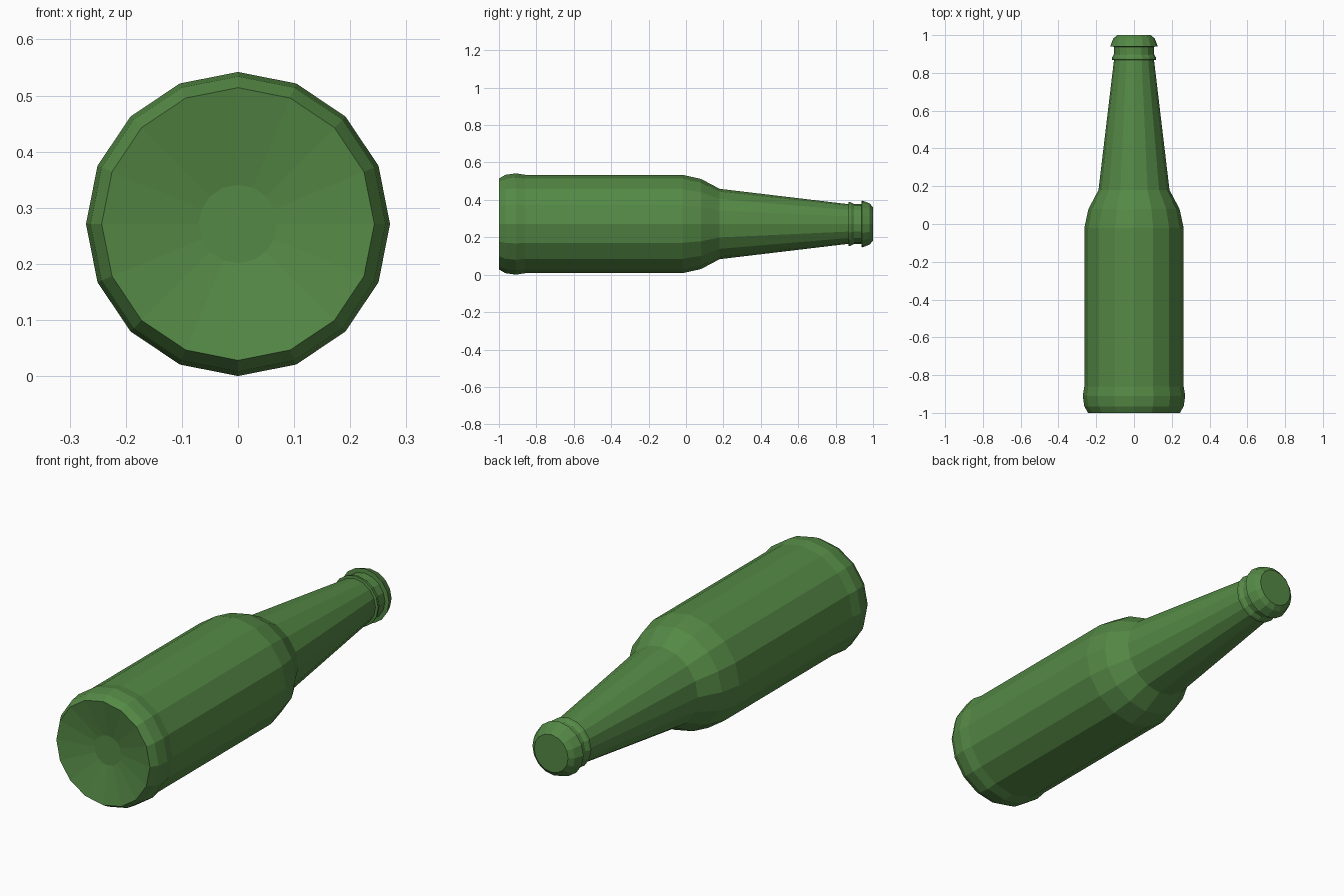
import bpy, bmesh, math

if "Cube" in bpy.data.objects:
    bpy.data.objects.remove(bpy.data.objects["Cube"])

SIDES = 16
AXIS_Z = 0.271

green = bpy.data.materials.new("green_glass")
green.diffuse_color = (0.09, 0.25, 0.06, 1)
green.use_nodes = True
green.node_tree.nodes["Principled BSDF"].inputs["Base Color"].default_value = green.diffuse_color


def lathe(name, profile):
    """Revolve (y, radius) points around the lying bottle axis, closing both ends."""
    bm = bmesh.new()
    rings = []
    for y, r in profile:
        ring = []
        for i in range(SIDES):
            a = 2 * math.pi * i / SIDES
            ring.append(bm.verts.new((r * math.sin(a), y, r * math.cos(a))))
        rings.append(ring)
    for a, b in zip(rings, rings[1:]):
        for i in range(SIDES):
            j = (i + 1) % SIDES
            bm.faces.new((a[i], a[j], b[j], b[i]))
    bm.faces.new(rings[0])
    bm.faces.new(rings[-1])
    bmesh.ops.recalc_face_normals(bm, faces=bm.faces)
    mesh = bpy.data.meshes.new(name)
    bm.to_mesh(mesh)
    bm.free()
    obj = bpy.data.objects.new(name, mesh)
    obj.location.z = AXIS_Z
    mesh.materials.append(green)
    bpy.context.collection.objects.link(obj)
    return obj


# Bottle: dished base, heel, body, shoulder, tapered neck, lip ring
lathe("bottle", [
    (-0.965, 0.07), (-1.0, 0.243),
    (-0.965, 0.263), (-0.91, 0.271), (-0.86, 0.263),
    (-0.02, 0.263), (0.08, 0.241), (0.18, 0.188),
    (0.868, 0.106), (0.87, 0.118), (0.882, 0.116),
    (0.898, 0.106), (0.95, 0.106),
])

# Cap: flared skirt with rounded top edge
lathe("cap", [
    (0.938, 0.104), (0.94, 0.126), (0.982, 0.11), (1.0, 0.088),
])
